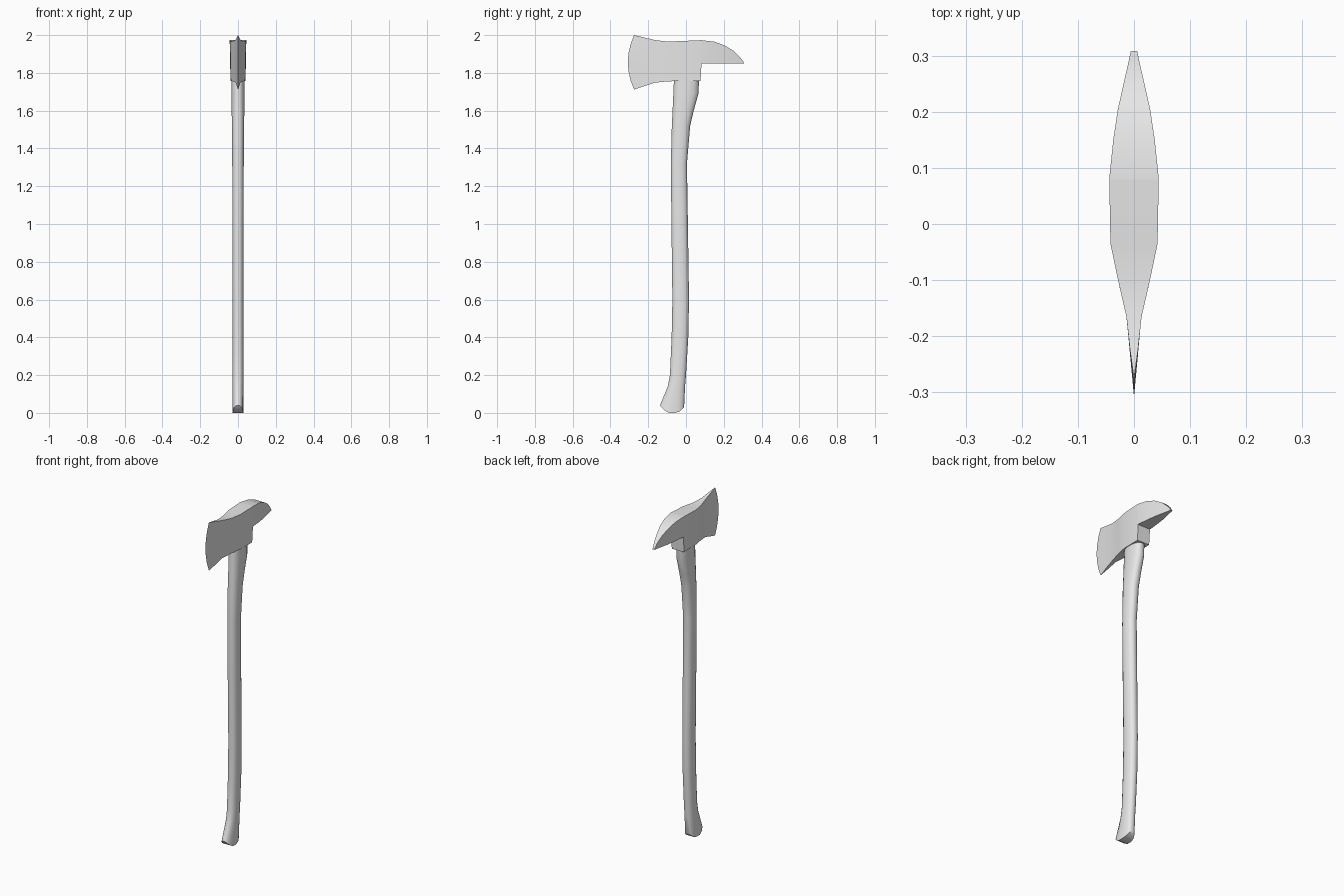
import bpy, bmesh, math

cube = bpy.data.objects.get("Cube")
if cube:
    bpy.data.objects.remove(cube, do_unlink=True)

grey = bpy.data.materials.new("plain grey")
grey.use_nodes = True
grey.diffuse_color = (0.8, 0.8, 0.8, 1)
grey.node_tree.nodes["Principled BSDF"].inputs["Base Color"].default_value = (0.8, 0.8, 0.8, 1)


def finish(bm, name, angle):
    bmesh.ops.remove_doubles(bm, verts=bm.verts, dist=0.0002)
    bmesh.ops.recalc_face_normals(bm, faces=bm.faces)
    mesh = bpy.data.meshes.new(name)
    bm.to_mesh(mesh)
    bm.free()
    mesh.materials.append(grey)
    obj = bpy.data.objects.new(name, mesh)
    bpy.context.collection.objects.link(obj)
    bpy.ops.object.select_all(action='DESELECT')
    obj.select_set(True)
    bpy.context.view_layer.objects.active = obj
    bpy.ops.object.shade_smooth_by_angle(angle=math.radians(angle))
    return obj


def loft(bm, rings):
    """Join closed rings of equal length with quads."""
    loops = [[bm.verts.new(p) for p in ring] for ring in rings]
    n = len(loops[0])
    for a, b in zip(loops, loops[1:]):
        for i in range(n):
            j = (i + 1) % n
            bm.faces.new((a[i], a[j], b[j], b[i]))
    return loops


def close_strip(bm, ring):
    """Close a mirrored ring with strips across x."""
    n = len(ring)
    for i in range(n // 2 - 1):
        bm.faces.new((ring[i], ring[i + 1], ring[n - 2 - i], ring[n - 1 - i]))


# Axe head: sections from cutting edge to pick tip (y, top, bottom, half width, bulge)
sections = [
    (-0.275, 2.0, 1.712, 0, 0.033),
    (-0.225, 1.988, 1.728, 0.007, 0.012),
    (-0.165, 1.974, 1.748, 0.0135, 0),
    (-0.1, 1.966, 1.755, 0.0285, 0),
    (-0.035, 1.968, 1.757, 0.042, 0),
    (0.077, 1.973, 1.757, 0.044, 0),
    (0.082, 1.973, 1.85, 0.044, 0),
    (0.15, 1.965, 1.85, 0.037, 0),
    (0.205, 1.945, 1.85, 0.029, 0),
    (0.25, 1.918, 1.85, 0.019, 0),
    (0.285, 1.885, 1.85, 0.011, 0),
    (0.308, 1.853, 1.85, 0.006, 0),
]
ROWS = 7
rings = []
for y, top, bottom, half, bulge in sections:
    side = []
    for k in range(ROWS):
        t = k / (ROWS - 1)
        z = top + (bottom - top) * t
        width = half * (1 - 0.45 * max(0, 1.97 - z))
        side.append((width, y - bulge * (1 - (2 * t - 1) ** 2), z))
    rings.append(side + [(-x, py, z) for x, py, z in reversed(side)])
bm = bmesh.new()
loops = loft(bm, rings)
close_strip(bm, loops[-1])
finish(bm, "axe_head", 30)

# Handle: oval sections from foot to head (z, front y, back y, half width)
stations = [
    (0.04, -0.138, -0.01, 0.03),
    (0.14, -0.096, -0.005, 0.029),
    (0.2, -0.085, 0.0, 0.029),
    (0.4, -0.076, 0.012, 0.029),
    (0.6, -0.072, 0.016, 0.029),
    (1.0, -0.077, 0.01, 0.03),
    (1.32, -0.08, 0.005, 0.031),
    (1.52, -0.075, 0.022, 0.033),
    (1.6, -0.071, 0.041, 0.034),
    (1.69, -0.067, 0.066, 0.035),
    (1.8, -0.062, 0.07, 0.035),
]
SIDES = 16


def soft(v):
    return math.copysign(abs(v) ** 0.85, v)


rings = []
for index, (z, front, back, half) in enumerate(stations):
    ring = []
    for i in range(SIDES):
        a = math.tau * (i + 0.5) / SIDES
        u = soft(math.cos(a)) / soft(math.cos(math.pi / SIDES))
        # The foot is rounded from front to back
        drop = 0.04 * (1 - u * u) + 0.005 * (u + 1) if index == 0 else 0
        ring.append((half * soft(math.sin(a)), (front + back) / 2 + (back - front) / 2 * u,
                     max(0, z - drop)))
    rings.append(ring)
bm = bmesh.new()
loops = loft(bm, rings)
close_strip(bm, loops[0])
close_strip(bm, loops[-1])
finish(bm, "handle", 40)
